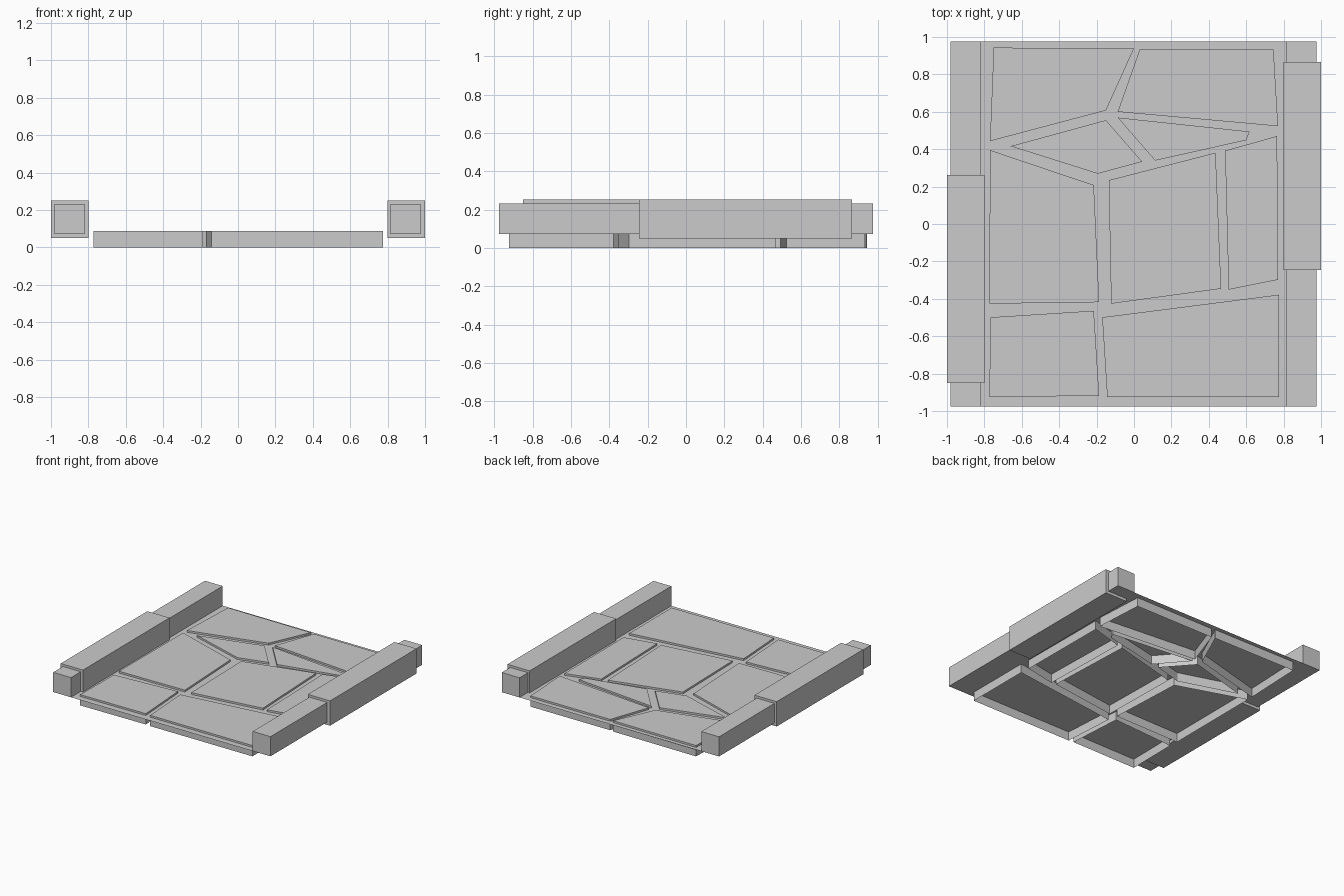
import bpy, bmesh

if "Cube" in bpy.data.objects:
    bpy.data.objects.remove(bpy.data.objects["Cube"])

TOP, SHEET = 0.088, 0.073   # stone top height, ground sheet height


def make_object(name, bm):
    mesh = bpy.data.meshes.new(name)
    bm.to_mesh(mesh)
    bm.free()
    obj = bpy.data.objects.new(name, mesh)
    bpy.context.collection.objects.link(obj)
    return obj


def box(name, x0, x1, y0, y1, z0, z1):
    bm = bmesh.new()
    bmesh.ops.create_cube(bm, size=1)
    bmesh.ops.scale(bm, vec=(x1 - x0, y1 - y0, z1 - z0), verts=bm.verts)
    bmesh.ops.translate(bm, vec=((x0 + x1) / 2, (y0 + y1) / 2, (z0 + z1) / 2), verts=bm.verts)
    return make_object(name, bm)


def stone(name, outline):
    # Paving slab with a top and side walls, open underneath
    bm = bmesh.new()
    pts = outline[::-1]
    top = [bm.verts.new((x, y, TOP)) for x, y in pts]
    low = [bm.verts.new((x, y, 0)) for x, y in pts]
    bm.faces.new(top)
    n = len(pts)
    for i in range(n):
        j = (i + 1) % n
        bm.faces.new((low[i], low[j], top[j], top[i]))
    return make_object(name, bm)


# Thin ground sheet between the kerbs
bm = bmesh.new()
bm.faces.new([bm.verts.new((x, y, SHEET)) for x, y in
              ((-0.82, -0.975), (0.815, -0.975), (0.815, 0.975), (-0.82, 0.975))])
make_object("ground_sheet", bm)

# Long kerbs and the thicker blocks around them
box("left_kerb", -0.98, -0.82, -0.975, 0.975, SHEET, 0.233)
box("right_kerb", 0.815, 0.975, -0.975, 0.975, SHEET, 0.233)
box("left_kerb_block", -1.0, -0.80, -0.85, 0.263, 0.05, 0.252)
box("right_kerb_block", 0.80, 1.0, -0.246, 0.867, 0.05, 0.252)

# Irregular paving stones, outlines clockwise from above
stones = {
    "back_left_stone": [(-.75, .943), (0, .938), (-.15, .607), (-.77, .443)],
    "back_right_stone": [(.03, .932), (.746, .932), (.77, .523), (-.087, .60)],
    "diamond_stone": [(-.66, .416), (-.15, .555), (.044, .333), (-.194, .269)],
    "wedge_stone": [(-.087, .569), (.618, .494), (.60, .448), (.113, .339)],
    "middle_left_stone": [(-.77, .395), (-.215, .208), (-.186, -.418), (-.773, -.426)],
    "centre_stone": [(-.135, .234), (.436, .381), (.466, -.346), (-.122, -.426)],
    "middle_right_stone": [(.487, .392), (.765, .47), (.77, -.298), (.506, -.351)],
    "front_left_stone": [(-.768, -.499), (-.215, -.464), (-.186, -.919), (-.773, -.924)],
    "front_right_stone": [(-.17, -.499), (.776, -.378), (.776, -.924), (-.143, -.924)],
}
for name, outline in stones.items():
    stone(name, outline)
